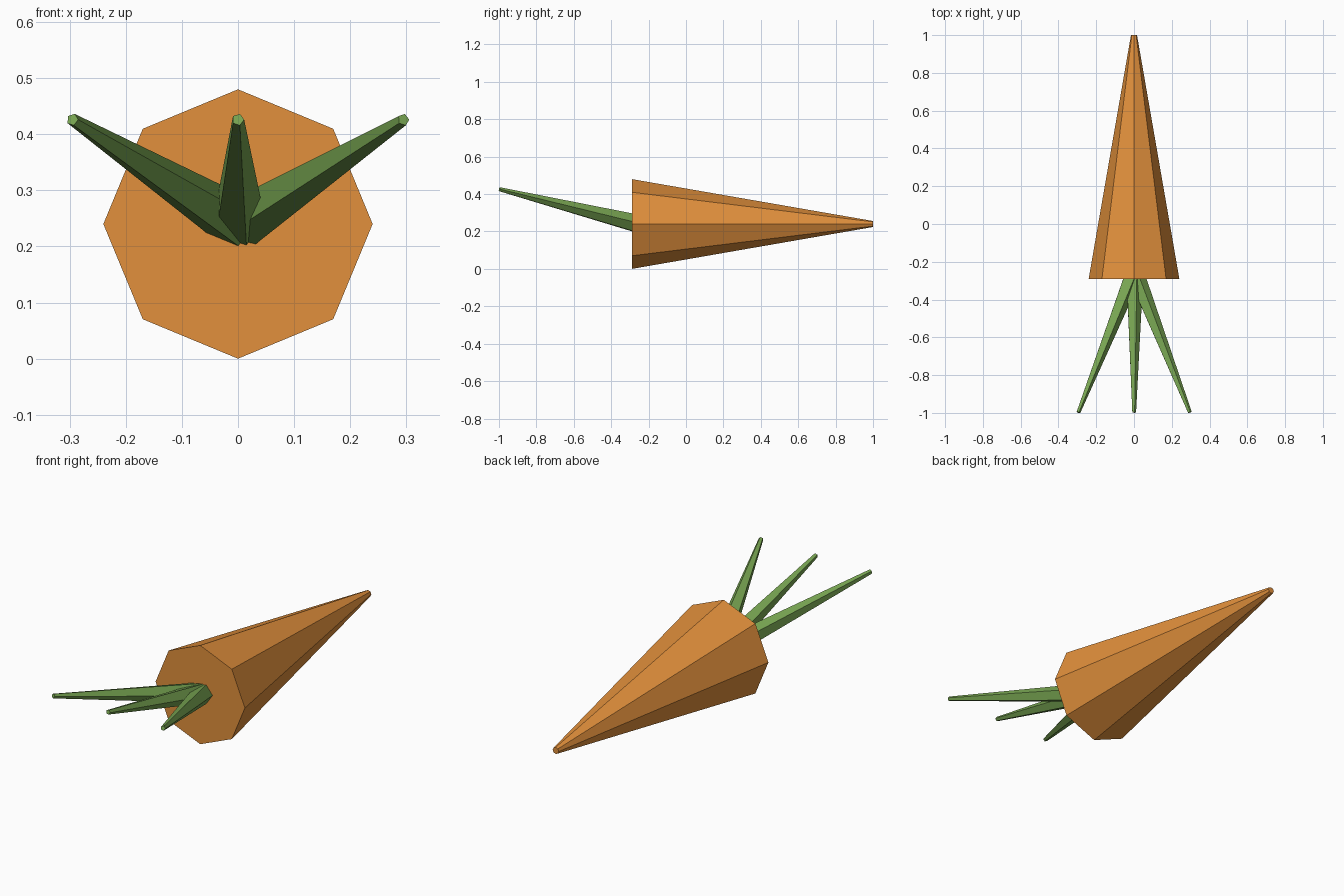
import bpy, bmesh, math
from mathutils import Vector

if "Cube" in bpy.data.objects:
    bpy.data.objects.remove(bpy.data.objects["Cube"])


def material(name, color):
    m = bpy.data.materials.new(name)
    m.diffuse_color = (*color, 1)
    m.use_nodes = True
    m.node_tree.nodes["Principled BSDF"].inputs["Base Color"].default_value = m.diffuse_color
    return m


def tapered(name, start, end, r0, r1, sides, mat):
    """Flat-shaded tapered prism from start to end, with a corner pointing sideways."""
    start, end = Vector(start), Vector(end)
    axis = (end - start).normalized()
    u = axis.cross(Vector((0, 0, 1))).normalized()
    if u.x < 0:
        u = -u
    v = u.cross(axis)
    if v.z < 0:
        v = -v
    bm = bmesh.new()
    rings = []
    for c, r in ((start, r0), (end, r1)):
        angles = [2 * math.pi * i / sides for i in range(sides)]
        rings.append([bm.verts.new(c + r * (math.cos(a) * u + math.sin(a) * v)) for a in angles])
    a, b = rings
    for i in range(sides):
        j = (i + 1) % sides
        bm.faces.new((a[i], a[j], b[j], b[i]))
    bm.faces.new(a)
    bm.faces.new(b)
    bmesh.ops.recalc_face_normals(bm, faces=bm.faces)
    mesh = bpy.data.meshes.new(name)
    bm.to_mesh(mesh)
    bm.free()
    mesh.materials.append(mat)
    obj = bpy.data.objects.new(name, mesh)
    bpy.context.collection.objects.link(obj)
    return obj


orange = material("orange", (0.76, 0.28, 0.045))
green = material("green", (0.19, 0.38, 0.085))

# Root: eight-sided taper lying along y
tapered("root", (0, -0.29, 0.24), (0, 1, 0.24), 0.24, 0.016, 8, orange)

# Three five-sided stalks fanning out of the blunt end
for name, x in (("stalk_left", -0.295), ("stalk_middle", 0), ("stalk_right", 0.295)):
    tapered(name, (0, -0.25, 0.24), (x, -0.997, 0.426), 0.05, 0.011, 5, green)
